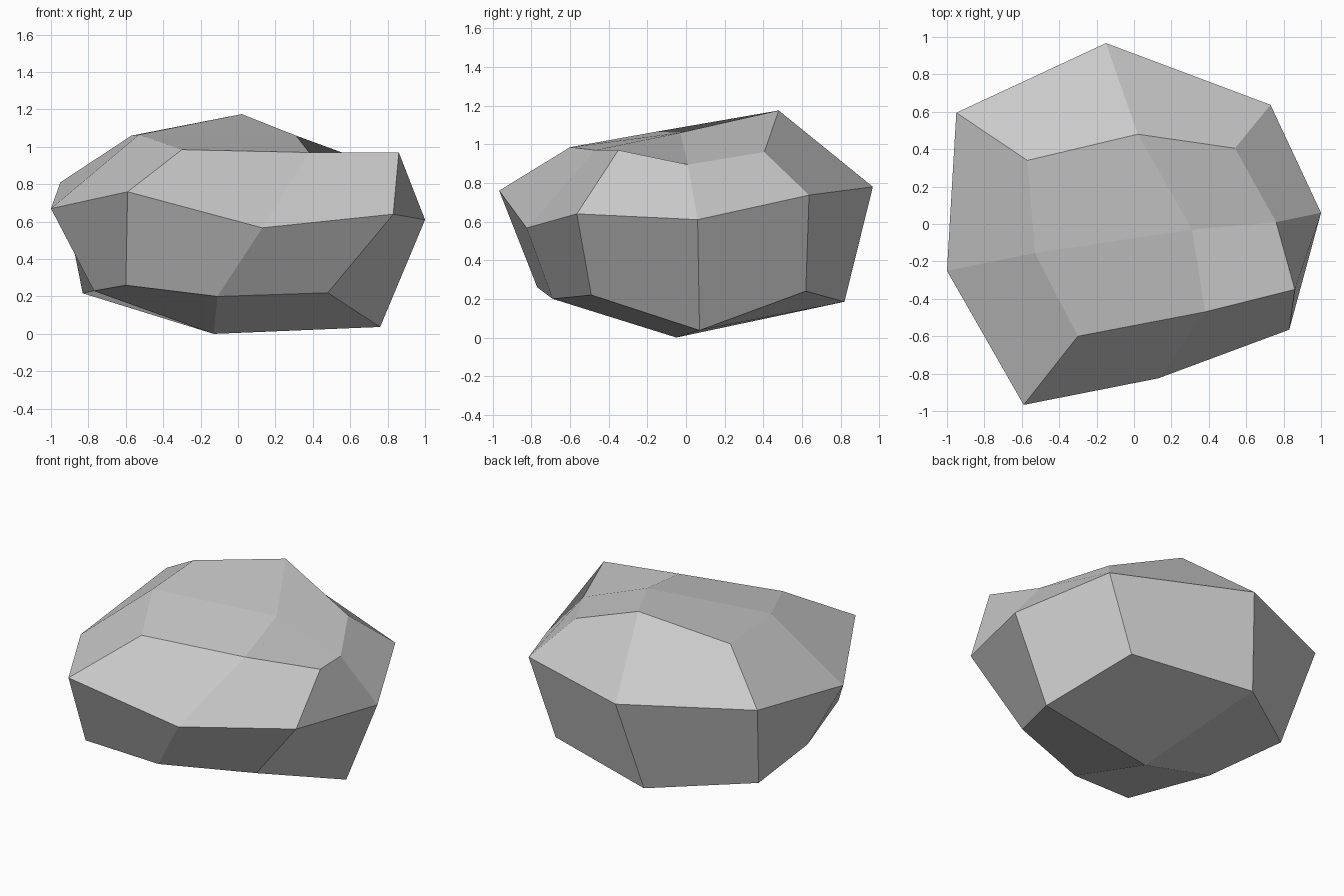
import bpy
import bmesh

# Remove only the default cube
default_cube = bpy.data.objects.get("Cube")
if default_cube:
    bpy.data.objects.remove(default_cube, do_unlink=True)


def flat_material(name, colour):
    """Plain single-colour material for viewport and render."""
    material = bpy.data.materials.new(name)
    material.use_nodes = True
    material.diffuse_color = colour
    shader = material.node_tree.nodes["Principled BSDF"]
    shader.inputs["Base Color"].default_value = colour
    shader.inputs["Roughness"].default_value = 0.9
    return material


# Boulder outline: three rings of eight points, counter-clockwise seen from
# above, starting at the front right corner and alternating corner and edge
lower_ring = [
    (-.60, -.77, .26), (-.11, -.69, .20), (.48, -.49, .22), (.76, .07, .037),
    (.54, .62, .24), (-.26, .82, .185), (-.83, .41, .217), (-.77, -.20, .23),
]
middle_ring = [
    (-.59, -.967, .76), (.13, -.825, .567), (.83, -.565, .64), (1, .06, .61),
    (.73, .637, .737), (-.15, .967, .78), (-.95, .595, .81), (-1, -.25, .67),
]
upper_ring = [
    (-.30, -.60, .985), (.38, -.47, .97), (.86, -.35, .97), (.76, .01, .895),
    (.54, .405, .96), (.02, .48, 1.175), (-.57, .34, 1.06), (-.53, -.155, 1.065),
]
bottom_centre = (-.13, -.05, 0)
top_centre = (.31, -.03, 1.06)


def add_band(mesh, below, above):
    """Join two rings with quads creased from upper left to lower right."""
    for i in range(len(below)):
        j = (i + 1) % len(below)
        mesh.faces.new((below[j], above[j], above[i], below[i]))


def add_cap(mesh, ring, centre, creased_corners):
    """Close a ring with four quads; the named corners crease to the centre."""
    for corner in range(0, len(ring), 2):
        quad = [ring[corner - 1], ring[corner], ring[corner + 1], centre]
        if corner in creased_corners:
            quad = quad[1:] + quad[:1]
        mesh.faces.new(quad)


# Build the boulder shell
mesh = bmesh.new()
rings = [[mesh.verts.new(point) for point in ring]
         for ring in (lower_ring, middle_ring, upper_ring)]
for below, above in zip(rings, rings[1:]):
    add_band(mesh, below, above)
add_cap(mesh, rings[0], mesh.verts.new(bottom_centre), (2, 6))
add_cap(mesh, rings[-1], mesh.verts.new(top_centre), (0, 4))
bmesh.ops.recalc_face_normals(mesh, faces=mesh.faces)

# Flat-shaded boulder object
boulder_mesh = bpy.data.meshes.new("boulder")
mesh.to_mesh(boulder_mesh)
mesh.free()
boulder_mesh.materials.append(flat_material("stone grey", (.59, .59, .59, 1)))
boulder = bpy.data.objects.new("boulder", boulder_mesh)
bpy.context.collection.objects.link(boulder)
